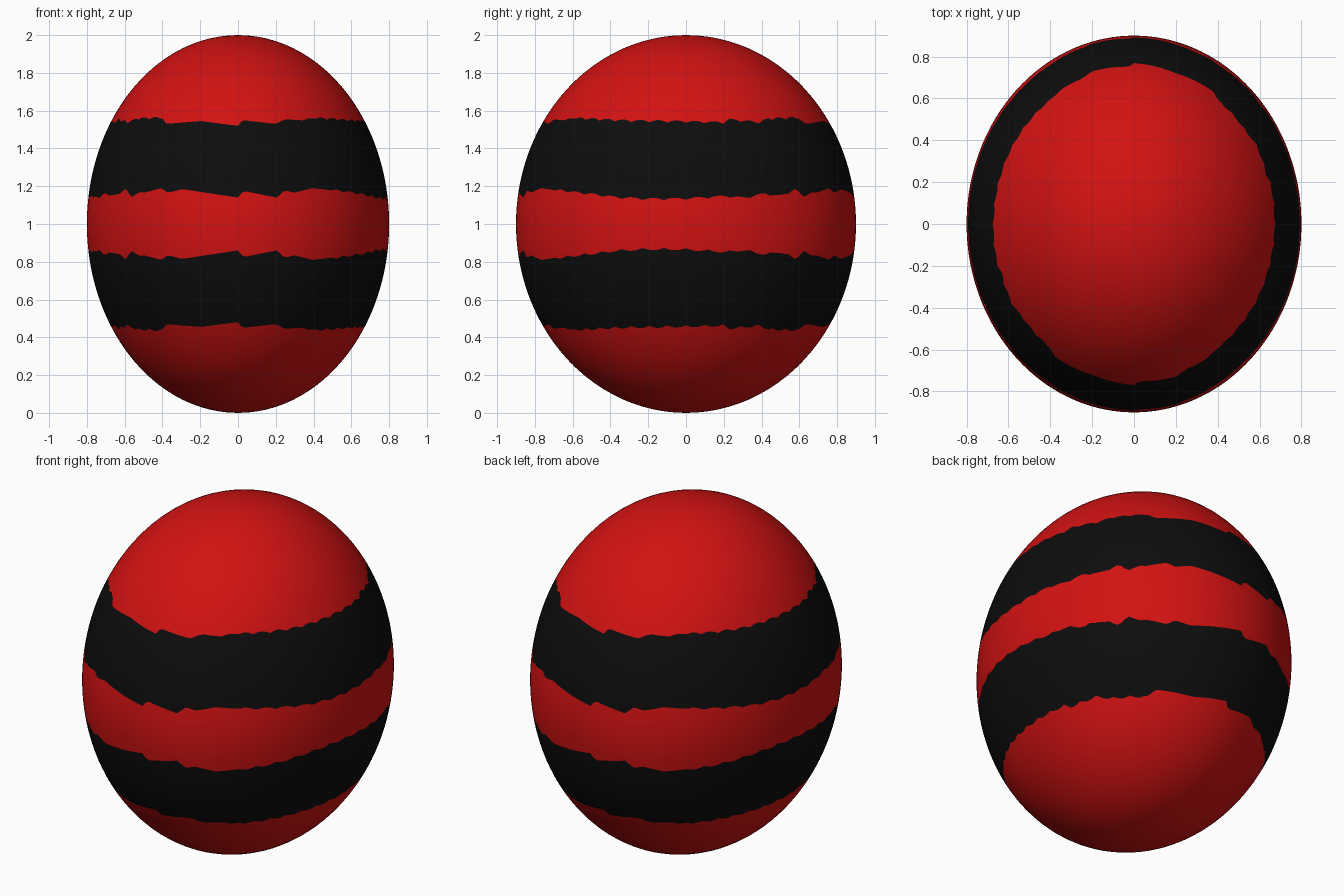
import bpy, bmesh, math

cube = bpy.data.objects.get("Cube")
if cube:
    bpy.data.objects.remove(cube, do_unlink=True)

RX, RY, RZ = 0.8, 0.9, 1.0
SEGMENTS = 240


def make_material(name, rgb):
    mat = bpy.data.materials.new(name)
    mat.use_nodes = True
    mat.diffuse_color = (*rgb, 1)
    bsdf = mat.node_tree.nodes["Principled BSDF"]
    bsdf.inputs["Base Color"].default_value = (*rgb, 1)
    bsdf.inputs["Roughness"].default_value = 0.6
    return mat


red = make_material("red", (0.65, 0.006, 0.006))
black = make_material("black", (0.004, 0.004, 0.004))

# Ragged stripe edges: (degrees round from the front, height), repeating each half turn
OUTER = [(0, 1.52), (2, 1.55), (17, 1.53), (22, 1.555), (31, 1.548), (34, 1.56), (45, 1.555),
         (64, 1.545), (90, 1.54), (105, 1.535), (108, 1.55), (121, 1.535), (126, 1.555),
         (143, 1.56), (146, 1.53), (163, 1.545), (180, 1.52)]
INNER = [(0, 1.14), (2, 1.175), (15, 1.14), (18.5, 1.18), (22, 1.165), (30, 1.19), (49, 1.165),
         (56, 1.155), (66, 1.138), (77, 1.13), (90, 1.132), (104, 1.145), (110, 1.135),
         (118, 1.158), (124, 1.145), (131, 1.18), (134, 1.145), (149, 1.19), (152, 1.165),
         (158, 1.185), (180, 1.14)]


def edge_angle(table, degrees):
    """Polar angle of a stripe edge, with small scallops towards the sides."""
    d = degrees % 180
    for (a, za), (b, zb) in zip(table, table[1:]):
        if a <= d <= b:
            z = za + (zb - za) * (d - a) / (b - a)
            break
    if 40 < d < 140:
        z += 0.012 * abs(math.sin(math.pi * d / 7.5)) - 0.004
    return math.acos(z - 1)


# Egg body: rows run pole to pole and are bent to follow the stripe edges
ROWS = [16, 10, 10, 10, 16]
bm = bmesh.new()
columns = []
for s in range(SEGMENTS):
    deg = 360 * s / SEGMENTS
    outer, inner = edge_angle(OUTER, deg), edge_angle(INNER, deg)
    limits = [0, outer, inner, math.pi - inner, math.pi - outer, math.pi]
    thetas = [limits[k] + (limits[k + 1] - limits[k]) * i / n
              for k, n in enumerate(ROWS) for i in range(n)][1:]
    phi = math.radians(deg - 90)
    columns.append([bm.verts.new((RX * math.sin(t) * math.cos(phi),
                                  RY * math.sin(t) * math.sin(phi),
                                  1 + RZ * math.cos(t))) for t in thetas])
top_pole = bm.verts.new((0, 0, 1 + RZ))
bottom_pole = bm.verts.new((0, 0, 1 - RZ))

# Alternate red and black from band to band
band_of_row = [k for k, n in enumerate(ROWS) for _ in range(n)]
for s in range(SEGMENTS):
    a, b = columns[s], columns[(s + 1) % SEGMENTS]
    bm.faces.new((top_pole, a[0], b[0]))
    bm.faces.new((bottom_pole, b[-1], a[-1]))
    for r in range(len(a) - 1):
        face = bm.faces.new((a[r], a[r + 1], b[r + 1], b[r]))
        face.material_index = band_of_row[r + 1] % 2
for face in bm.faces:
    face.smooth = True

mesh = bpy.data.meshes.new("striped_egg")
bm.to_mesh(mesh)
bm.free()
mesh.materials.append(red)
mesh.materials.append(black)
egg = bpy.data.objects.new("striped_egg", mesh)
bpy.context.collection.objects.link(egg)
